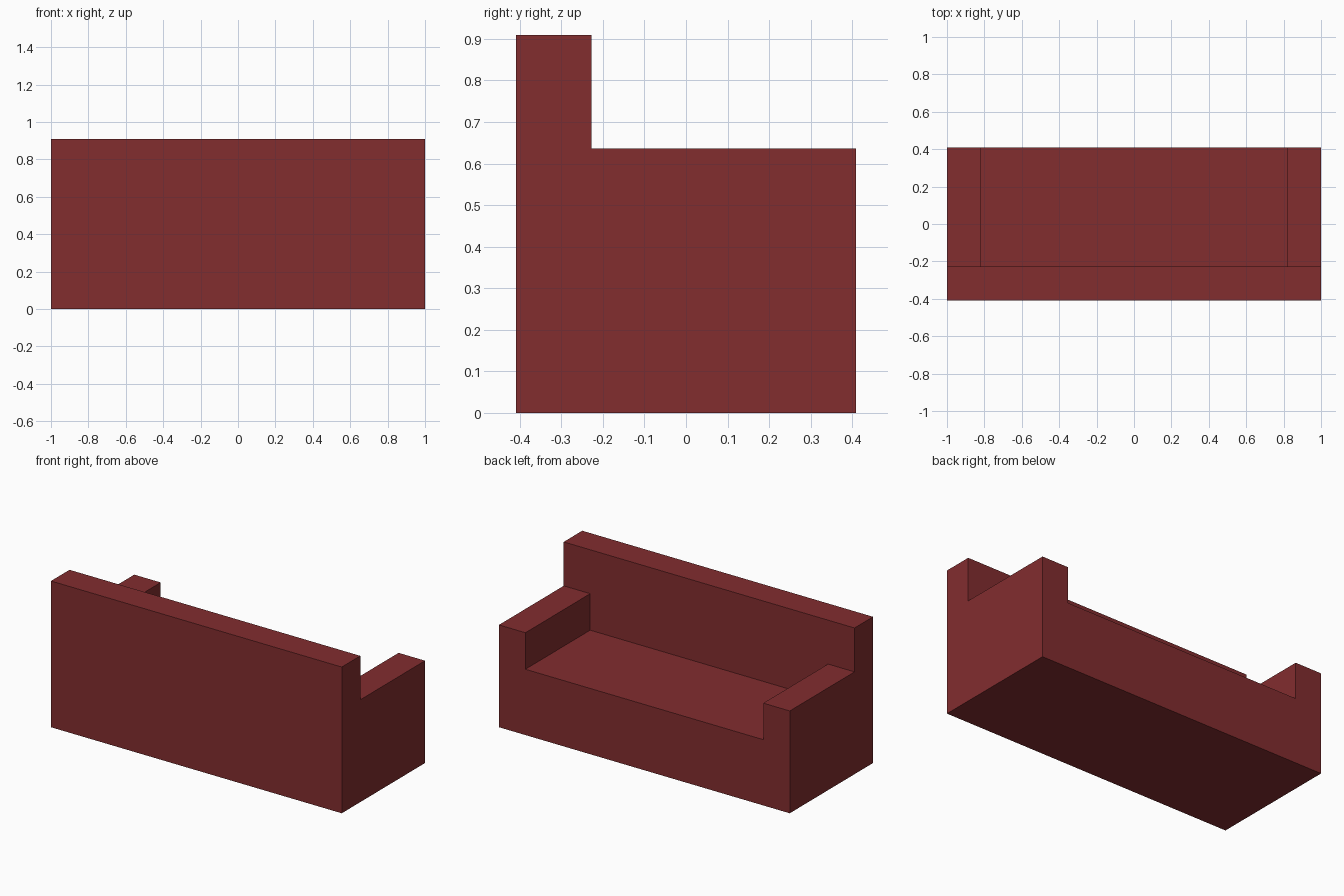
import bpy
import bmesh
from mathutils import Vector

if "Cube" in bpy.data.objects:
    bpy.data.objects.remove(bpy.data.objects["Cube"])

# Overall sofa proportions
HALF_W, HALF_D = 1.0, 0.409
BACK_H, ARM_H, SEAT_H = 0.909, 0.636, 0.409
THICK = 0.182
BACK_Y = -HALF_D + THICK      # inner face of the backrest
ARM_X = HALF_W - THICK        # inner face of the arms

fabric = bpy.data.materials.new("dark red fabric")
fabric.diffuse_color = (0.223, 0.026, 0.028, 1)
fabric.use_nodes = True
fabric.node_tree.nodes["Principled BSDF"].inputs["Base Color"].default_value = fabric.diffuse_color


def box(name, low, high):
    """Add a box spanning two opposite corners."""
    low, high = Vector(low), Vector(high)
    bm = bmesh.new()
    bmesh.ops.create_cube(bm, size=1)
    bmesh.ops.scale(bm, vec=high - low, verts=bm.verts)
    bmesh.ops.translate(bm, vec=(low + high) / 2, verts=bm.verts)
    mesh = bpy.data.meshes.new(name)
    bm.to_mesh(mesh)
    bm.free()
    mesh.materials.append(fabric)
    obj = bpy.data.objects.new(name, mesh)
    bpy.context.collection.objects.link(obj)
    return obj


# Full-width tall backrest
box("backrest", (-HALF_W, -HALF_D, 0), (HALF_W, BACK_Y, BACK_H))

# Seat block between the arms
box("seat", (-ARM_X, BACK_Y, 0), (ARM_X, HALF_D, SEAT_H))

# Arms on both sides
box("left_arm", (-HALF_W, BACK_Y, 0), (-ARM_X, HALF_D, ARM_H))
box("right_arm", (ARM_X, BACK_Y, 0), (HALF_W, HALF_D, ARM_H))
